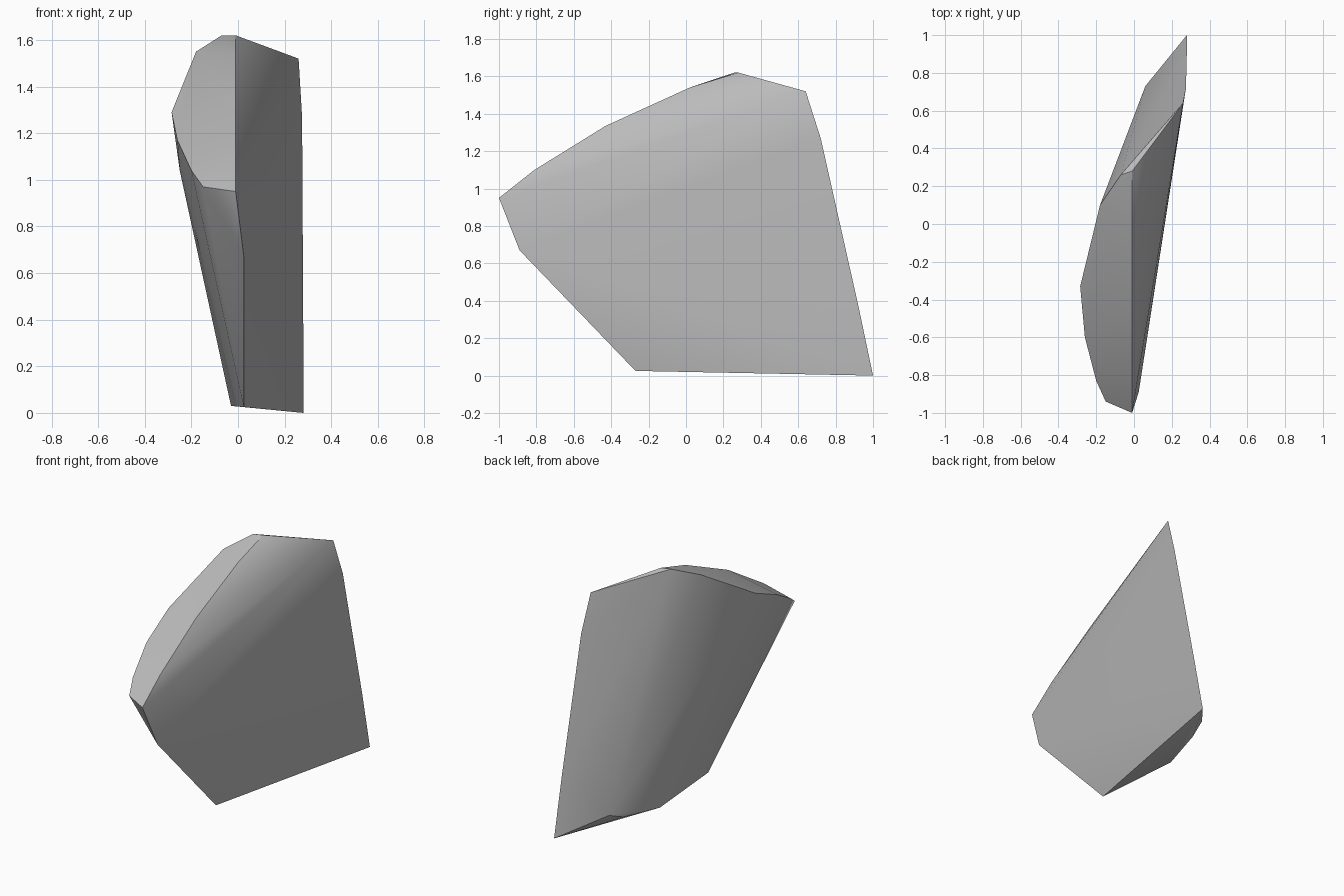
import bpy
import bmesh
import math
from mathutils import Vector

cube = bpy.data.objects.get("Cube")
if cube:
    bpy.data.objects.remove(cube, do_unlink=True)


def flat_material(name, colour):
    material = bpy.data.materials.new(name)
    material.use_nodes = True
    material.diffuse_color = colour
    shader = material.node_tree.nodes["Principled BSDF"]
    shader.inputs["Base Color"].default_value = colour
    shader.inputs["Roughness"].default_value = 0.9
    return material


def hull_object(name, outlines, material, crease_angle):
    """Wrap a convex skin round the given outlines."""
    mesh = bpy.data.meshes.new(name)
    bm = bmesh.new()
    for outline in outlines:
        for point in outline:
            bm.verts.new(Vector(point))
    hull = bmesh.ops.convex_hull(bm, input=list(bm.verts))
    loose = {item for item in hull["geom_interior"] + hull["geom_unused"]
             if isinstance(item, bmesh.types.BMVert)}
    bmesh.ops.delete(bm, geom=list(loose), context="VERTS")
    bmesh.ops.recalc_face_normals(bm, faces=list(bm.faces))
    bm.to_mesh(mesh)
    bm.free()

    obj = bpy.data.objects.new(name, mesh)
    bpy.context.collection.objects.link(obj)
    mesh.materials.append(material)
    bpy.ops.object.select_all(action="DESELECT")
    obj.select_set(True)
    bpy.context.view_layer.objects.active = obj
    bpy.ops.object.shade_smooth_by_angle(angle=crease_angle)
    return obj


# Crest that climbs from the front tip to the peak
ridge_x = -0.01
crest = [(ridge_x, y, z) for y, z in (
    (-1, 0.95), (-0.81, 1.1), (-0.43, 1.335), (0.02, 1.54), (0.28, 1.62))]

# Curved rim of the sloping upper facet, from the peak back to the tip
rim = [
    (-0.07, 0.26, 1.62),
    (-0.18, 0.1, 1.55),
    (-0.285, -0.33, 1.29),
    (-0.26, -0.6, 1.17),
    (-0.2, -0.83, 1.04),
    (-0.15, -0.94, 0.97),
]

# Rear edge, from the shoulder down to the foot
rear_edge = [
    (0.26, 0.64, 1.52),
    (0.275, 0.72, 1.27),
    (0.28, 0.92, 0.38),
    (0.28, 1, 0),
]

# Underside, from the rear round to the front
underside = [
    (0.06, 0.73, 0.11),
    (0.036, 0.61, 0.06),
    (-0.03, 0.32, 0.03),
    (0.025, -0.27, 0.025),
]

# Chin below the tip and slight swell of the side
chin = [(0.025, -0.89, 0.67)]
side_swell = [(-0.25, -0.3, 1.04)]

stone = flat_material("stone grey", (0.5, 0.5, 0.5, 1))
hull_object("rock_shard", [crest, rim, rear_edge, underside, chin, side_swell],
            stone, math.radians(30))
